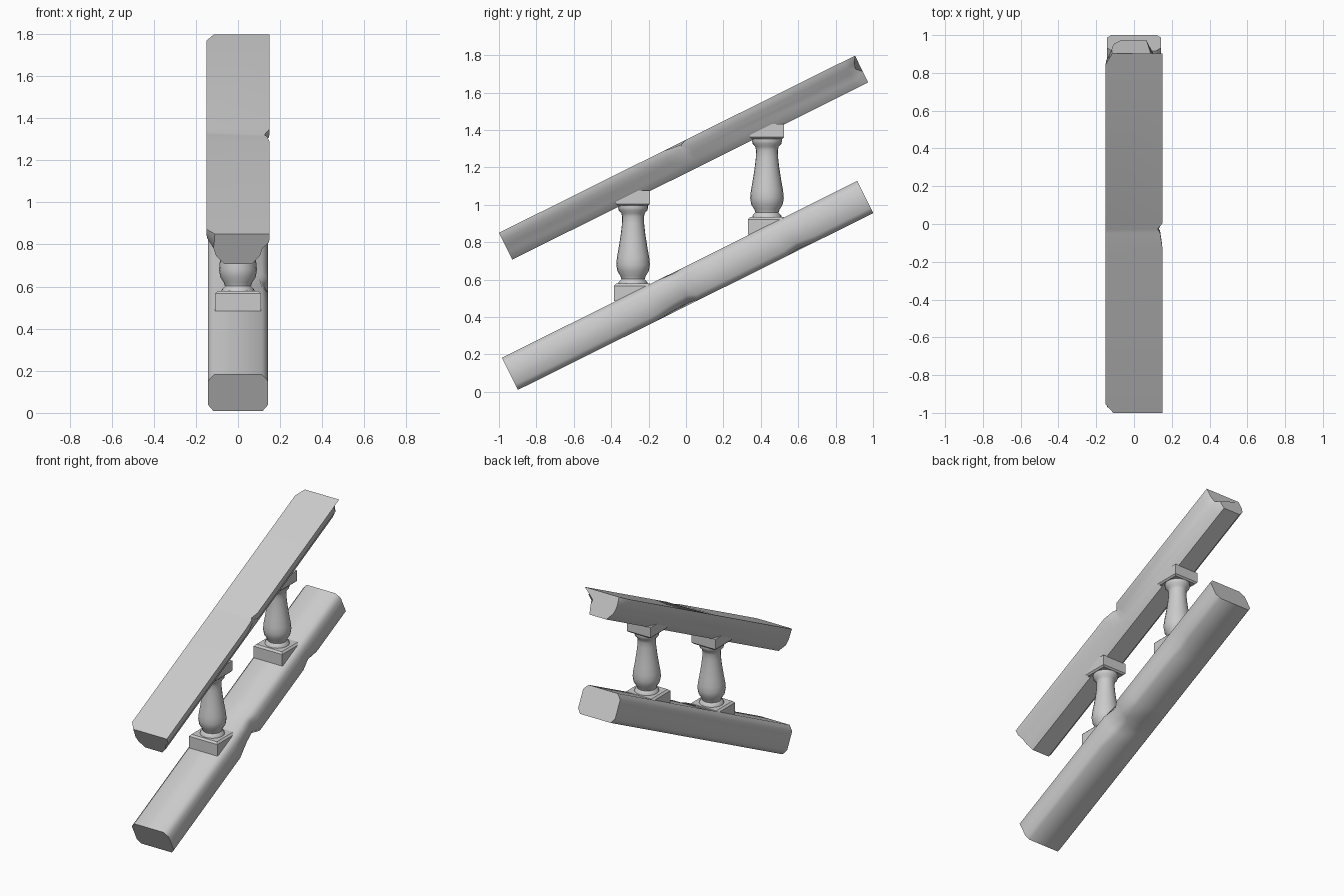
import bpy, bmesh, math

cube = bpy.data.objects.get("Cube")
if cube:
    bpy.data.objects.remove(cube)

stone = bpy.data.materials.new("grey stone")
stone.use_nodes = True
stone.diffuse_color = (0.6, 0.6, 0.6, 1)
stone.node_tree.nodes["Principled BSDF"].inputs["Base Color"].default_value = (0.6, 0.6, 0.6, 1)

SLOPE = math.atan(0.4975)


def finish(name, bm, angle):
    bmesh.ops.recalc_face_normals(bm, faces=bm.faces[:])
    mesh = bpy.data.meshes.new(name)
    bm.to_mesh(mesh)
    bm.free()
    mesh.materials.append(stone)
    obj = bpy.data.objects.new(name, mesh)
    bpy.context.collection.objects.link(obj)
    bpy.ops.object.select_all(action='DESELECT')
    obj.select_set(True)
    bpy.context.view_layer.objects.active = obj
    bpy.ops.object.shade_smooth_by_angle(angle=math.radians(angle))
    return obj


def loft(bm, rings):
    """Skin a list of equal-length point rings and cap both ends."""
    verts = [[bm.verts.new(p) for p in ring] for ring in rings]
    n = len(verts[0])
    for a, b in zip(verts, verts[1:]):
        for i in range(n):
            j = (i + 1) % n
            bm.faces.new((a[i], a[j], b[j], b[i]))
    bm.faces.new(verts[0])
    bm.faces.new(verts[-1])


def rail(name, start, half, stations, chips, angle):
    """Sloped beam; chips move (station, point) by (across, along, up)."""
    y0, z0 = start
    profile = half + [(-x, h) for x, h in reversed(half)]
    c, s = math.cos(SLOPE), math.sin(SLOPE)
    rings = []
    for k, t in enumerate(stations):
        ring = []
        for i, (x, h) in enumerate(profile):
            dx, dt, dh = chips.get((k, i), (0, 0, 0))
            u, v = t + dt, h + dh
            ring.append((x + dx, y0 + u * c - v * s, z0 + u * s + v * c))
        rings.append(ring)
    bm = bmesh.new()
    loft(bm, rings)
    finish(name, bm, angle)


# Moulded handrail with a nick in its left top edge and worn corners
rail("handrail", (-1.0, 0.85),
     [(0.15, 0), (0.148, -0.045), (0.117, -0.075), (0.105, -0.115), (0.065, -0.16)],
     [0, 0.05, 0.98, 1.06, 1.08, 1.12, 2.06, 2.126],
     {(0, 9): (0.04, 0, 0), (0, 8): (0.035, 0, 0),
      (3, 0): (-0.012, 0, -0.01), (4, 0): (-0.025, 0, -0.012),
      (3, 1): (-0.01, 0, 0.01), (4, 1): (-0.02, 0, 0.012),
      (7, 9): (0.035, 0, 0), (7, 8): (0.03, 0, 0),
      (7, 1): (-0.03, -0.02, 0.01), (7, 2): (-0.03, -0.03, 0.01), (7, 3): (-0.03, 0, 0.02)},
     48)

# Chamfered bottom rail with a worn dent on its left side
rail("bottom_rail", (-0.984, 0.182),
     [(0.113, 0), (0.143, -0.035), (0.143, -0.16), (0.118, -0.192)],
     [0, 0.82, 0.94, 1.03, 1.08, 1.2, 1.6, 1.68, 1.78, 2.122],
     {(3, 0): (-0.01, 0, -0.006), (3, 1): (-0.02, 0, -0.01),
      (2, 2): (-0.02, 0, 0.015), (2, 3): (-0.03, 0, 0.01),
      (3, 2): (-0.03, 0, 0.02), (3, 3): (-0.04, 0, 0.012),
      (7, 2): (-0.012, 0, 0.012), (7, 3): (-0.02, 0, 0.008)},
     58)

# Turned baluster outline: radius and height, from foot to cap
TURNING = [(0.08, 0.55), (0.08, 0.572), (0.076, 0.588), (0.062, 0.602), (0.068, 0.62),
           (0.084, 0.645), (0.09, 0.68), (0.086, 0.72), (0.077, 0.77), (0.066, 0.84),
           (0.059, 0.9), (0.058, 0.935), (0.063, 0.955), (0.077, 0.97),
           (0.08, 0.985), (0.08, 1.01)]


def block(bm, y, z_low, z_high, half_x, half_y, inset, inset_top):
    """Square block narrowing a little at its exposed edge."""
    mid = z_high - inset if inset_top else z_low + inset
    levels = [(z_low, 0 if inset_top else inset), (mid, 0), (z_high, inset if inset_top else 0)]
    loft(bm, [[(sx * (half_x - d), y + sy * (half_y - d), z)
               for sx, sy in ((1, 1), (-1, 1), (-1, -1), (1, -1))] for z, d in levels])


def baluster(name, y, rise):
    sides = 20
    bm = bmesh.new()
    loft(bm, [[(r * math.cos(math.tau * i / sides), y + r * math.sin(math.tau * i / sides), z + rise)
               for i in range(sides)] for r, z in TURNING])
    block(bm, y, 0.485 + rise, 0.578 + rise, 0.11, 0.102, 0.012, True)
    block(bm, y, 0.995 + rise, 1.075 + rise, 0.092, 0.09, 0.01, False)
    finish(name, bm, 40)


for label, y, rise in (("lower_baluster", -0.283, 0), ("upper_baluster", 0.433, 0.356)):
    baluster(label, y, rise)
